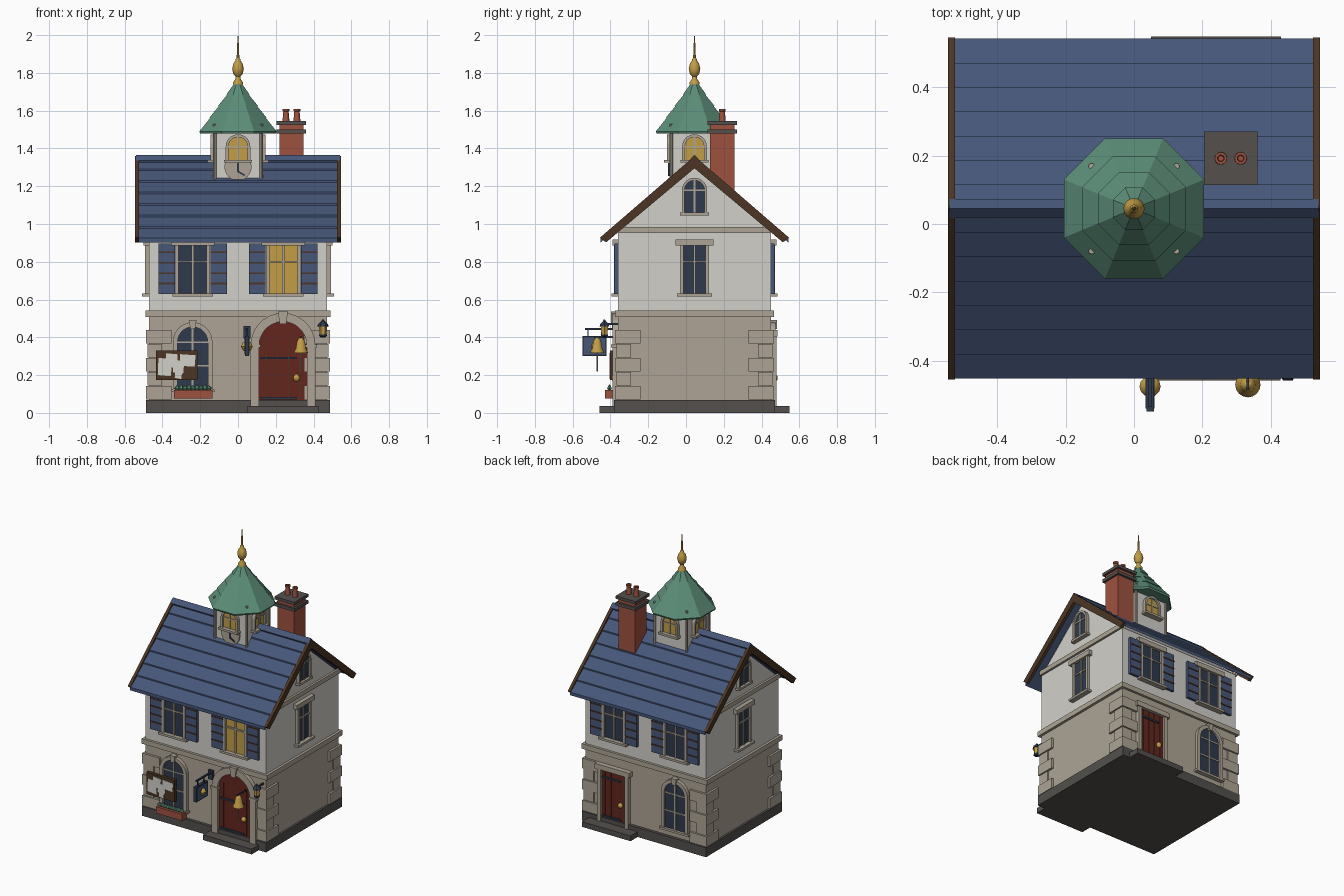
import bpy, bmesh, math
from mathutils import Matrix, Vector

if "Cube" in bpy.data.objects:
    bpy.data.objects.remove(bpy.data.objects["Cube"])


def material(name, r, g, b):
    m = bpy.data.materials.new(name)
    m.diffuse_color = [((c / 255 + 0.055) / 1.055) ** 2.4 for c in (r, g, b)] + [1]
    m.use_nodes = True
    m.node_tree.nodes["Principled BSDF"].inputs["Base Color"].default_value = m.diffuse_color
    return m


PLASTER = material("white plaster", 210, 208, 202)
STONE = material("beige stone", 173, 164, 149)
GREY = material("dark grey stone", 83, 80, 77)
BLUE = material("slate blue", 70, 87, 121)
NAVY = material("dark glass and iron", 47, 58, 76)
GOLD = material("warm gold", 194, 157, 70)
BRICK = material("red brick", 158, 82, 63)
DOOR = material("dark red wood", 101, 38, 29)
COPPER = material("green copper", 92, 141, 120)
BROWN = material("brown timber", 76, 53, 36)

YC = 0.045          # depth centre of the house
CENTRE = Matrix.Translation((0, YC, 0))
HX, HY = 0.472, 0.405   # wall half sizes


def finish(name, bm, mat, M, smooth=False):
    bmesh.ops.recalc_face_normals(bm, faces=bm.faces)
    me = bpy.data.meshes.new(name)
    bm.to_mesh(me)
    bm.free()
    me.materials.append(mat)
    if smooth:
        me.polygons.foreach_set("use_smooth", [True] * len(me.polygons))
        me.set_sharp_from_angle(angle=math.radians(40))
    ob = bpy.data.objects.new(name, me)
    ob.matrix_world = M
    bpy.context.collection.objects.link(ob)
    return ob


def prism(name, pts, d0, d1, mat, M=CENTRE):
    """Outline in local x/z, pushed from depth d0 to d1 along local -y."""
    bm = bmesh.new()
    f = bm.faces.new([bm.verts.new((x, -d0, z)) for x, z in pts])
    new = bmesh.ops.extrude_face_region(bm, geom=[f])["geom"]
    bmesh.ops.translate(bm, vec=(0, d0 - d1, 0), verts=[v for v in new if isinstance(v, bmesh.types.BMVert)])
    return finish(name, bm, mat, M)


def slab(name, x0, x1, z0, z1, d0, d1, mat, M=CENTRE):
    return prism(name, [(x0, z0), (x1, z0), (x1, z1), (x0, z1)], d0, d1, mat, M)


def lathe(name, prof, mat, loc, n=16, turn=0.0, scale=1.0, smooth=True):
    bm = bmesh.new()
    rings = []
    for r, z in prof:
        rings.append([bm.verts.new((r * scale * math.cos(turn + 2 * math.pi * i / n),
                                    r * scale * math.sin(turn + 2 * math.pi * i / n), z)) for i in range(n)])
    for a, b in zip(rings, rings[1:]):
        for i in range(n):
            bm.faces.new((a[i], a[(i + 1) % n], b[(i + 1) % n], b[i]))
    bm.faces.new(rings[0])
    bm.faces.new(rings[-1])
    return finish(name, bm, mat, Matrix.Translation(loc), smooth)


def wall(angle, dist):
    """Local frame on a wall: 0 front, 90 right, 180 back, 270 left."""
    return CENTRE @ Matrix.Rotation(math.radians(angle), 4, "Z") @ Matrix.Translation((0, -dist, 0))


def arch(cx, w, z0, zs, n=14):
    return ([(cx + w, z0)] + [(cx + w * math.cos(math.pi * i / n), zs + w * math.sin(math.pi * i / n))
                              for i in range(n + 1)] + [(cx - w, z0)])


def arch_frame(name, cx, w_in, w_out, z0, zs, d, mat, M):
    prism(name, arch(cx, w_out, z0, zs) + arch(cx, w_in, z0, zs)[::-1], 0, d, mat, M)


def arch_window(name, cx, w, z0, zs, t, M, glass=NAVY, keystone=True, sill=0.03, sill_h=0.015):
    prism(name + "_glass", arch(cx, w, z0, zs), 0, 0.012, glass, M)
    arch_frame(name + "_frame", cx, w, w + t, z0, zs, 0.024, STONE, M)
    slab(name + "_mullion", cx - .005, cx + .005, z0, zs + w, 0, .017, STONE, M)
    for z in ((zs, z0 + (zs - z0) / 2) if zs - z0 > .15 else (zs,)):
        slab(name + "_bar", cx - w, cx + w, z - .004, z + .004, 0, .017, STONE, M)
    slab(name + "_sill", cx - w - t - .01, cx + w + t + .01, z0 - sill_h, z0, 0, sill, STONE, M)
    if keystone:
        prism(name + "_keystone", [(cx - .013, zs + w - .01), (cx + .013, zs + w - .01),
                                   (cx + .02, zs + w + t + .012), (cx - .02, zs + w + t + .012)], 0, .032, STONE, M)


def square_window(name, cx, w, M, glass=NAVY, shutters=False):
    z0, z1 = 0.632, 0.885
    slab(name + "_glass", cx - w, cx + w, z0, z1, 0, .006, glass, M)
    for s in (-1, 1):
        a, b = sorted((cx + s * (w - .012), cx + s * (w + .006)))
        slab(name + "_jamb", a, b, z0, z1, 0, .02, STONE, M)
    slab(name + "_mullion", cx - .006, cx + .006, z0, z1, 0, .014, STONE, M)
    slab(name + "_bar", cx - w, cx + w, .795, .805, 0, .014, STONE, M)
    slab(name + "_sill", cx - w - .022, cx + w + .022, .617, z0, 0, .035, STONE, M)
    slab(name + "_lintel", cx - w - .03, cx + w + .03, z1, .918, 0, .028, STONE, M)
    if shutters:
        for s in (-1, 1):
            c = cx + s * .138
            slab(name + "_shutter", c - .044, c + .044, .63, .897, 0, .018, BLUE, M)
            for i in range(4):
                z = .685 + .055 * i
                slab(name + "_shutter_slat", c - .044, c + .044, z - .004, z + .004, .018, .022, BROWN, M)


# walls, plinth and bands
slab("plinth", -.486, .486, 0, .067, -.425, .425, GREY)
slab("ground_floor", -HX, HX, .067, .51, -HY, HY, STONE)
slab("string_course", -.49, .49, .507, .542, -.422, .422, STONE)
side = wall(90, 0)
prism("upper_walls", [(-HY, .54), (HY, .54), (HY, .955), (0, 1.303), (-HY, .955)], -HX, HX, PLASTER, side)

# quoins at the four corners, alternating long and short
for sx in (-1, 1):
    for sy in (-1, 1):
        for i in range(5):
            L, e = (.12, .015) if i % 2 == 0 else (.07, .008)
            xs = sorted((sx * (HX + e), sx * (HX - L)))
            ds = sorted((sy * (HY + e), sy * (HY - L)))
            slab("quoin", xs[0], xs[1], .07 + .0745 * i, .142 + .0745 * i, ds[0], ds[1], STONE)

# upper windows and gables
for ang in (0, 180):
    for cx in (-.24, .24):
        square_window("upper_window", cx, .086, wall(ang, HY), GOLD if ang == 0 and cx > 0 else NAVY, True)
for ang in (90, 270):
    M = wall(ang, HX)
    square_window("side_window", 0, .07, M)
    slab("gable_band", -HY, HY, .953, .985, 0, .015, STONE, M)
    arch_window("gable_window", 0, .053, 1.06, 1.178, .014, M, keystone=False)

# ground floor arched windows, front and back
F, B = wall(0, HY), wall(180, HY)
for M in (F, B):
    cx = -.24 if M is F else .24
    arch_window("ground_window", cx, .08, .125, .375, .025, M)

# front door with arched surround
prism("front_door", arch(.238, .126, .065, .357), 0, .012, DOOR, F)
arch_frame("door_surround", .238, .126, .172, .035, .357, .03, STONE, F)
prism("door_keystone", [(.22, .47), (.256, .47), (.264, .538), (.212, .538)], 0, .038, STONE, F)
for s in (-1, 1):
    slab("door_impost", .238 + s * .15 - .03, .238 + s * .15 + .03, .345, .362, 0, .036, STONE, F)

# back door with square surround (mirrored local x)
slab("back_door", -.335, -.145, .065, .405, 0, .012, DOOR, B)
for x in (-.36, -.145):
    slab("back_door_jamb", x, x + .025, .035, .405, 0, .028, STONE, B)
slab("back_door_lintel", -.375, -.105, .405, .44, 0, .034, STONE, B)

# plank seams, hinge straps, handles and steps for both doors
for M, c, w in ((F, .238, .12), (B, -.24, .092)):
    for k in (-1.5, -.5, .5, 1.5):
        slab("plank_seam", c + k * w / 2 - .002, c + k * w / 2 + .002, .07, .4, .012, .015, BROWN, M)
    for z in (.078, .29 if M is F else .35):
        slab("hinge_strap", c - w, c + w * .6, z - .006, z + .006, .012, .02, NAVY, M)
    slab("door_step", c - .19, c + .19, 0, .037, .02, .098, GREY, M)
    lathe("door_handle", [(.004, -.02), (.016, -.01), (.018, 0), (.016, .01), (.004, .02)], GOLD,
          M @ Vector((c + w * .6, -.018, .185)), 10)

# flower box
slab("flower_box", -.34, -.135, .075, .122, .02, .07, BRICK, F)
for i in range(9):
    lathe("flower_box_plant", [(.005, -.014), (.015, 0), (.004, .014 + .006 * (i % 2))], COPPER,
          F @ Vector((-.322 + .021 * i, -.045, .13)), 6, smooth=False)

# notice board with pinned papers
slab("notice_board", -.435, -.215, .175, .33, .02, .042, BROWN, F)
for x, z, w, h in ((-.425, .2, .07, .085), (-.385, .245, .06, .065), (-.345, .215, .055, .06), (-.31, .25, .08, .055),
                   (-.335, .185, .035, .05)):
    prism("pinned_paper", [(x, z), (x + w, z - .006), (x + w + .006, z + h), (x + .004, z + h + .006)],
          .042, .045, PLASTER, F)

# hanging sign on an iron bracket
S = Matrix.Translation((.047, 0, 0)) @ wall(270, 0).to_3x3().to_4x4()
slab("sign_plate", .029, .065, .395, .46, 0, .015, NAVY, F)
slab("sign_bracket", .041, .053, .44, .45, 0, .175, NAVY, F)
slab("sign_frame", .036, .058, .302, .408, .06, .188, NAVY, F)
slab("sign_board", .034, .060, .31, .40, .068, .18, BLUE, F)
for d in (.085, .155):
    slab("sign_hanger", .044, .05, .4, .445, d, d + .006, NAVY, F)
lathe("sign_emblem", [(.004, -.03), (.022, -.02), (.031, 0), (.022, .02), (.004, .03)], GOLD, (.047, -.475, .352), 12)

# door bell
lathe("bell", [(.037, .318), (.036, .325), (.027, .34), (.022, .375), (.014, .392), (.004, .4)], GOLD, (.333, -.47, 0))
lathe("bell_rope", [(.004, .22), (.004, .32)], STONE, (.333, -.47, 0), 6)
slab("bell_bracket", .329, .337, .397, .407, .03, .125, NAVY, F)

# wall lantern
LX, LY = .45, -.432
lathe("lantern_glass", [(.018, .415), (.023, .46)], GOLD, (LX, LY, 0), 6, smooth=False)
lathe("lantern_cap", [(.029, .458), (.027, .468), (.008, .487), (.003, .495)], NAVY, (LX, LY, 0), 6, smooth=False)
lathe("lantern_base", [(.012, .4), (.022, .408), (.022, .416)], NAVY, (LX, LY, 0), 6, smooth=False)
slab("lantern_bracket", LX - .005, LX + .005, .465, .475, 0, .075, NAVY, F)

# main roof: stepped slate courses on both slopes
RIDGE, SLOPE, ROWS, RUN = 1.35, .86, 7, .497
half = []
for i in range(ROWS):
    a, b = RUN * i / ROWS, RUN * (i + 1) / ROWS
    half += [(a, RIDGE - SLOPE * a - .007), (b, RIDGE - SLOPE * b + .002)]
under = [(RUN, RIDGE - SLOPE * RUN - .02), (0, RIDGE - .045)]
left = [(-x, z) for x, z in half[1:]][::-1]
prism("slate_roof", left + half + under + [(-under[0][0], under[0][1])], -.527, .527, BLUE, side)
prism("ridge_cap", [(-.028, 1.337), (0, 1.366), (.028, 1.337), (.022, 1.325), (-.022, 1.325)], -.54, .54, BLUE, side)
for s in (-1, 1):
    d0, d1 = sorted((s * .523, s * .544))
    prism("bargeboard", [(-.5, .928), (0, 1.36), (.5, .928), (.468, .903), (0, 1.295), (-.468, .903)],
          d0, d1, BROWN, side)

# chimney with two pots
CX, CY = .283, .192
C = Matrix.Translation((CX, CY, 0))
slab("chimney_stack", -.064, .064, 1.1, 1.53, -.064, .064, BRICK, C)
for z0, h in ((1.478, .022), (1.525, .02)):
    slab("chimney_cap", -.078, .078, z0, z0 + h, -.078, .078, GREY, C)
for dx in (-.029, .029):
    lathe("chimney_pot", [(.019, 1.54), (.014, 1.595), (.018, 1.598), (.018, 1.61), (.01, 1.61), (.008, 1.58)],
          BRICK, (CX + dx, CY, 0), 12)

# belfry tower with four lit windows and corner posts
slab("belfry", -.122, .122, 1.2, 1.48, -.122, .122, PLASTER)
for ang in (0, 90, 180, 270):
    arch_window("belfry_window", 0, .05, 1.34, 1.41, .015, wall(ang, .122), GOLD, False, .04)
for sx in (-1, 1):
    for sy in (-1, 1):
        lathe("belfry_post", [(.009, 1.2), (.009, 1.53)], STONE, (sx * .124, YC + sy * .124, 0), 8)

# clock under the front belfry window
T = wall(0, .122)
prism("clock_face", [(.072 * math.cos(a * math.pi / 12), 1.302 + .072 * math.sin(a * math.pi / 12))
                     for a in range(24)], 0, .011, STONE, T)
slab("clock_minute_hand", -.004, .004, 1.275, 1.322, .011, .018, NAVY, T)
prism("clock_hour_hand", [(-.004, 1.275), (.034, 1.253), (.037, 1.261), (0, 1.284)], .011, .018, NAVY, T)

# tiered octagonal copper roof
levels = [(.205, 1.49), (.152, 1.562), (.106, 1.625), (.062, 1.685), (.022, 1.748)]
prof = [(.12, 1.478), (.2, 1.478)]
for (r0, z0), (r1, z1) in zip(levels, levels[1:]):
    prof += [(r0, z0), (r1 - .006, z1 + .001)]
lathe("copper_roof", prof, COPPER, (0, YC, 0), 8, math.pi / 8, 1 / math.cos(math.pi / 8), False)

# finial
lathe("finial", [(.027, 1.738), (.026, 1.75), (.014, 1.768), (.013, 1.782), (.025, 1.795), (.031, 1.822),
                 (.024, 1.85), (.012, 1.866), (.012, 1.874), (.007, 1.88)], GOLD, (0, YC, 0))
lathe("finial_spike", [(.007, 1.875), (.006, 1.93), (.001, 2.0)], GOLD, (0, YC, 0), 8)
